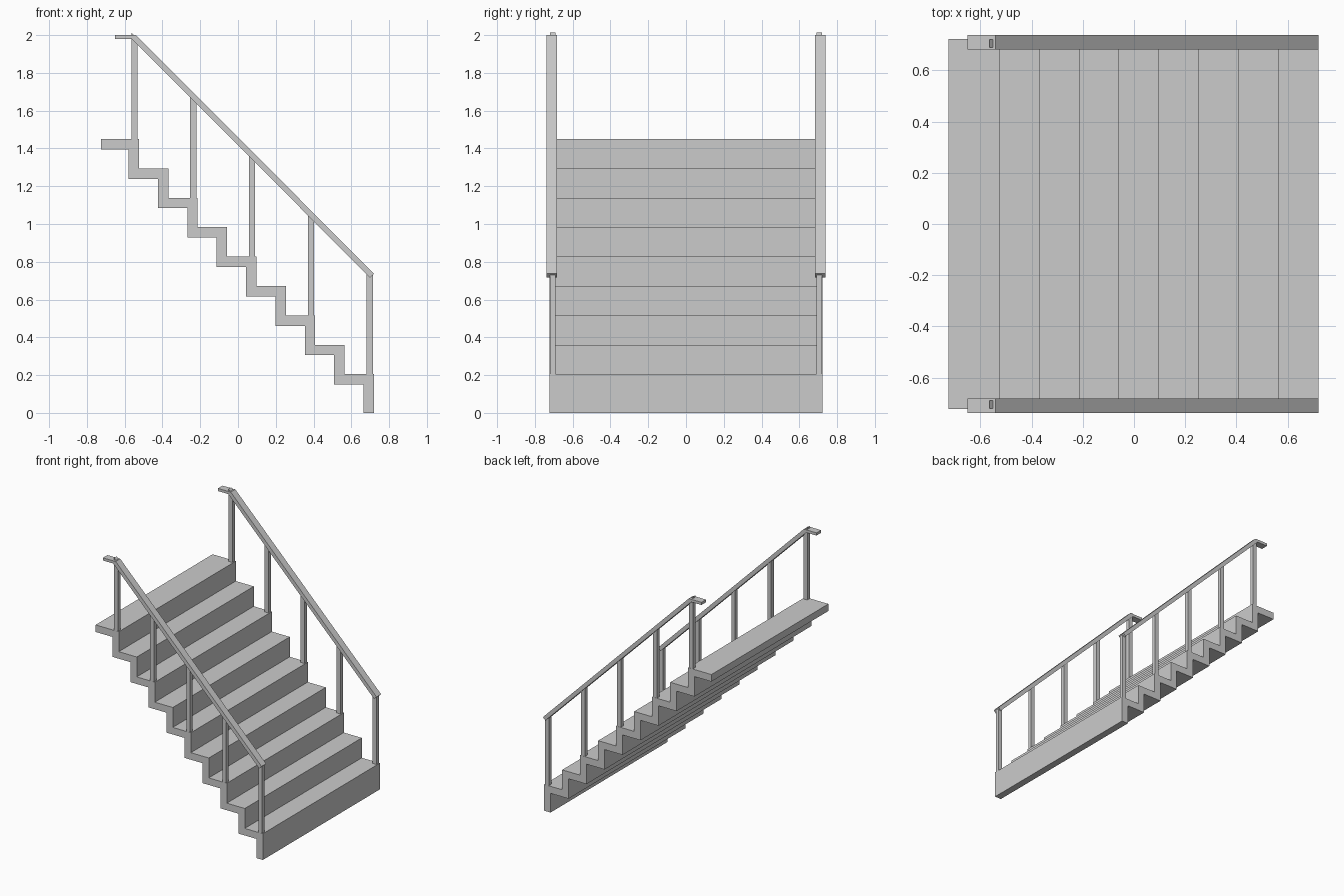
import bpy, bmesh

if "Cube" in bpy.data.objects:
    bpy.data.objects.remove(bpy.data.objects["Cube"])

def extrude_profile(name, pts, y0, y1):
    """Solid from an x-z outline swept between two y values."""
    bm = bmesh.new()
    face = bm.faces.new([bm.verts.new((x, y0, z)) for x, z in pts])
    ext = bmesh.ops.extrude_face_region(bm, geom=[face])
    verts = [v for v in ext["geom"] if isinstance(v, bmesh.types.BMVert)]
    bmesh.ops.translate(bm, verts=verts, vec=(0, y1 - y0, 0))
    bmesh.ops.recalc_face_normals(bm, faces=bm.faces)
    mesh = bpy.data.meshes.new(name)
    bm.to_mesh(mesh)
    bm.free()
    obj = bpy.data.objects.new(name, mesh)
    bpy.context.collection.objects.link(obj)
    return obj

STEPS, PITCH, THICK = 9, 0.1556, 0.055
FRONT, FIRST_TOP, HALF_W = 0.72, 0.205, 0.722

# Folded stair slab: upper zigzag going up, lower zigzag coming back down
upper, lower = [(FRONT, 0)], [(FRONT - THICK, 0)]
for i in range(STEPS):
    x, z = FRONT - i * PITCH, FIRST_TOP + i * PITCH
    x_next = x - PITCH if i < STEPS - 1 else -0.725
    upper += [(x, z), (x_next, z)]
    lower.append((x - THICK, z - THICK))
    lower.append((x_next - (THICK if i < STEPS - 1 else 0), z - THICK))
extrude_profile("stair_steps", upper + lower[::-1], -HALF_W, HALF_W)

# Handrail outline: short level end, then a 45 degree slope
rail = [(-0.65, 2.0), (-0.54, 2.0), (0.72, 0.737), (0.699, 0.716),
        (-0.562, 1.979), (-0.65, 1.979)]

for side, s in (("left", 1), ("right", -1)):
    extrude_profile(f"handrail_{side}", rail, s * 0.682, s * 0.738)
    # Posts on every second tread, with tops cut to the rail slope
    for k in range(5):
        x1 = 0.714 - k * 2 * PITCH * 1.001
        x0 = x1 - 0.033
        base = FIRST_TOP + k * 2 * PITCH - 0.01
        top = [(x1, 1.45 - x1), (x0, 1.45 - x0)]
        extrude_profile(f"post_{side}_{k + 1}", [(x0, base), (x1, base)] + top,
                        s * 0.69, s * 0.722 - s * 0.001)
